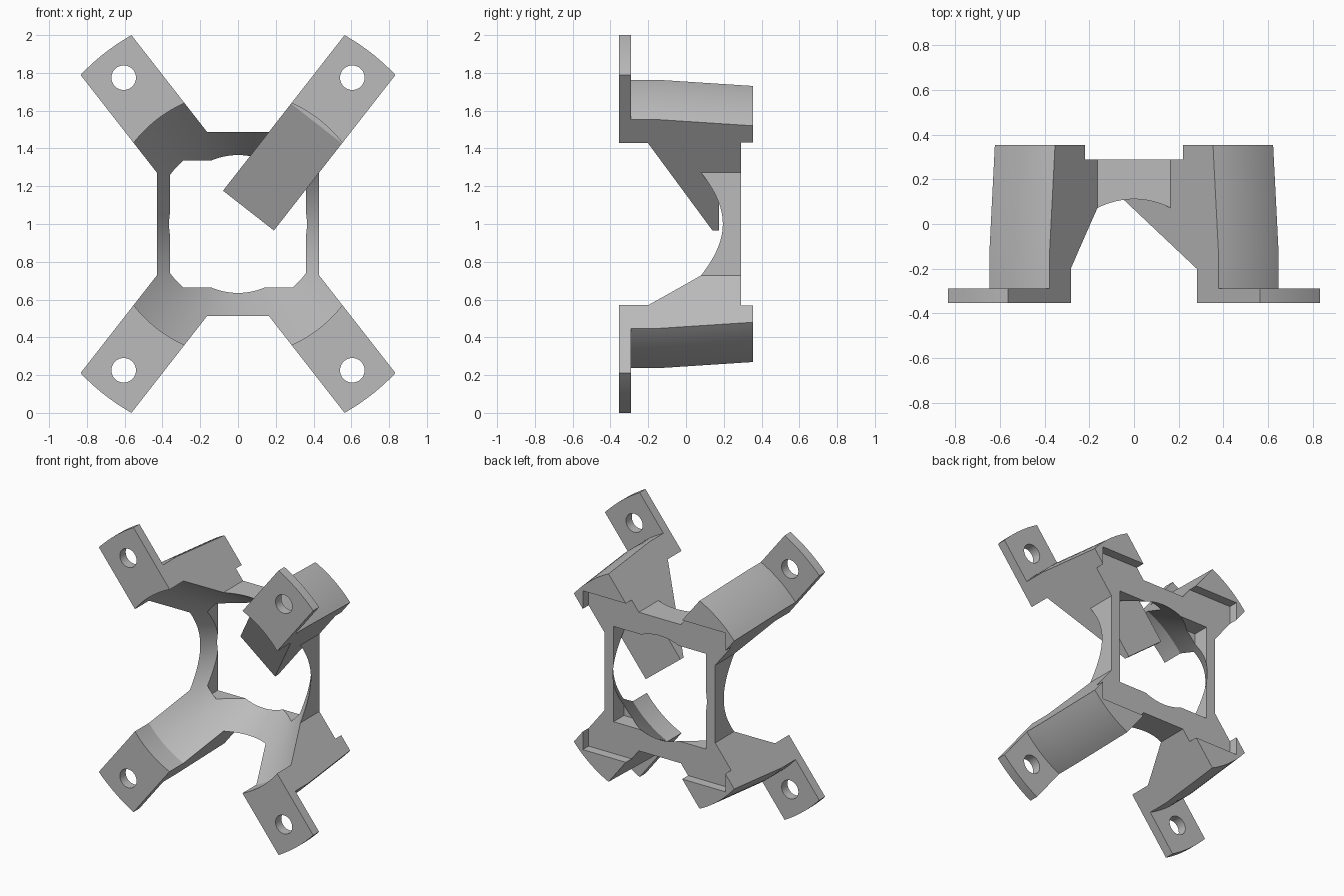
import bpy, bmesh
from math import sin, cos, pi, radians
from mathutils import Matrix, Vector

if "Cube" in bpy.data.objects:
    bpy.data.objects.remove(bpy.data.objects["Cube"], do_unlink=True)

CENTRE = Vector((0, 0, 1))
ARM_ANGLE = radians(52)
ARM_WIDTH = 0.342
FRONT, FLANGE_BACK, BACK = -0.355, -0.29, 0.355
FLOOR = 0.175          # depth of the square opening behind the funnel
POCKET = 0.29          # back plane of the frame

grey = bpy.data.materials.new("plain grey")
grey.use_nodes = True
grey.diffuse_color = (0.5, 0.5, 0.5, 1)
grey.node_tree.nodes["Principled BSDF"].inputs["Base Color"].default_value = (0.5, 0.5, 0.5, 1)


def make(name, bm):
    bmesh.ops.recalc_face_normals(bm, faces=bm.faces)
    mesh = bpy.data.meshes.new(name)
    bm.to_mesh(mesh)
    bm.free()
    mesh.materials.append(grey)
    obj = bpy.data.objects.new(name, mesh)
    bpy.context.collection.objects.link(obj)
    return obj


def turn(angle):
    """Rotation about the y axis that brings +x to the given angle."""
    return Matrix.Translation(CENTRE) @ Matrix.Rotation(-angle, 4, "Y")


def box(name, width, height, y0, y1, angle=0):
    bm = bmesh.new()
    bmesh.ops.create_cube(bm, size=1)
    place = Matrix.Translation((0, (y0 + y1) / 2, 0)) @ Matrix.Diagonal((width, y1 - y0, height, 1))
    bm.transform(turn(angle) @ place)
    return make(name, bm)


def lathe(name, profile, steps=128, centre=CENTRE):
    """Solid of revolution about y from (radius, y) points."""
    bm = bmesh.new()
    rings = [[bm.verts.new(centre + Vector((r * cos(2 * pi * i / steps), y, r * sin(2 * pi * i / steps))))
              for i in range(steps)] for r, y in profile]
    for a, b in zip(rings, rings[1:]):
        for i in range(steps):
            j = (i + 1) % steps
            bm.faces.new((a[i], a[j], b[j], b[i]))
    bm.faces.new(rings[0])
    bm.faces.new(rings[-1])
    return make(name, bm)


def combine(target, tool, operation):
    mod = target.modifiers.new("cut", "BOOLEAN")
    mod.operation = operation
    mod.solver = "EXACT"
    mod.object = tool
    bpy.context.view_layer.objects.active = target
    bpy.ops.object.modifier_apply(modifier=mod.name)
    bpy.data.objects.remove(tool, do_unlink=True)


# Crossed arms, trimmed to a round flange and a tapering outer wall
bracket = box("mounting_bracket", 3, ARM_WIDTH, -0.5, 0.5, ARM_ANGLE)
combine(bracket, box("second_arm", 3, ARM_WIDTH, -0.5, 0.5, pi - ARM_ANGLE), "UNION")
envelope = [(1.148, FRONT), (1.148, FLANGE_BACK), (0.852, FLANGE_BACK), (0.852, -0.14), (0.812, BACK)]
combine(bracket, lathe("envelope", envelope), "INTERSECT")

# Rectangular frame joining the arms
combine(bracket, box("frame", 0.86, 0.974, 0, 0.31), "UNION")

# Funnel bore, square opening and shallow rear pocket
funnel = [(0.7, -0.5), (0.7, -0.2), (0.365, POCKET), (0.365, 0.45)]
combine(bracket, lathe("funnel", funnel), "DIFFERENCE")
combine(bracket, box("opening", 0.72, 0.67, FLOOR, 0.5), "DIFFERENCE")
combine(bracket, box("rear_pocket", 1.108, 1.116, POCKET, 0.52), "DIFFERENCE")

# Screw holes
for angle in (ARM_ANGLE, pi - ARM_ANGLE, pi + ARM_ANGLE, -ARM_ANGLE):
    spot = CENTRE + 0.983 * Vector((cos(angle), 0, sin(angle)))
    combine(bracket, lathe("hole", [(0.065, -0.5), (0.065, 0)], 48, spot), "DIFFERENCE")

# Sloping tongue reaching from the upper left arm to the middle
bm = bmesh.new()
side = [(0.72, -0.2), (0.675, -0.2), (0.09, 0.14), (0.09, FLOOR), (0.72, FLOOR)]
face = bm.faces.new([bm.verts.new((s, y, -ARM_WIDTH / 2)) for s, y in side])
new = bmesh.ops.extrude_face_region(bm, geom=[face])["geom"]
bmesh.ops.translate(bm, vec=(0, 0, ARM_WIDTH), verts=[v for v in new if isinstance(v, bmesh.types.BMVert)])
bm.transform(turn(ARM_ANGLE))
combine(bracket, make("tongue", bm), "UNION")

# Smooth the curved walls, keep the edges crisp
bpy.ops.object.select_all(action="DESELECT")
bracket.select_set(True)
bpy.context.view_layer.objects.active = bracket
bpy.ops.object.shade_smooth_by_angle(angle=radians(20))
